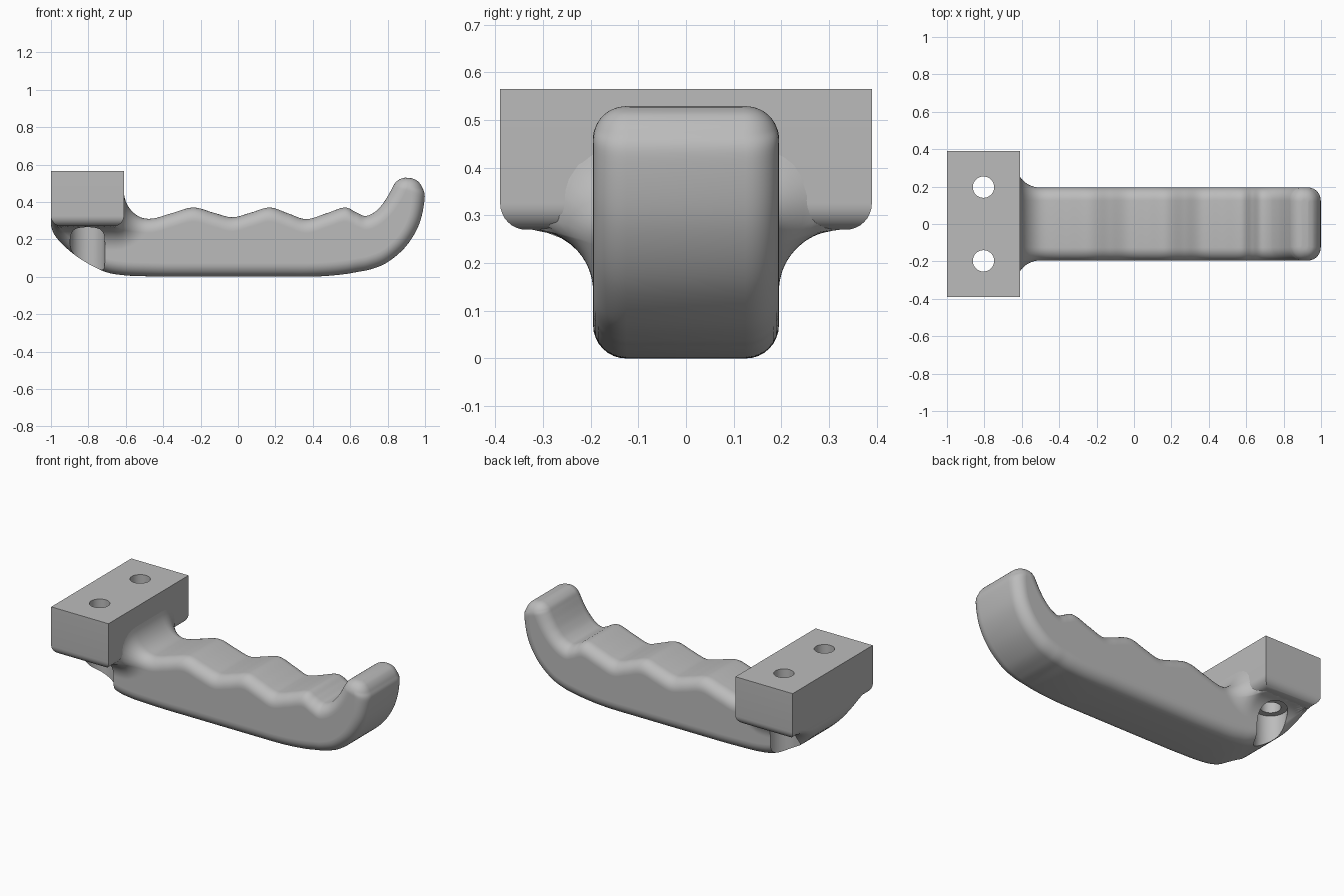
import bpy, bmesh, math
from mathutils import Vector

if "Cube" in bpy.data.objects:
    bpy.data.objects.remove(bpy.data.objects["Cube"])

grey = bpy.data.materials.new("plain_grey")
grey.use_nodes = True
grey.diffuse_color = (0.5, 0.5, 0.5, 1)
grey.node_tree.nodes["Principled BSDF"].inputs["Base Color"].default_value = (0.5, 0.5, 0.5, 1)

HALF_WIDTH, EDGE, BLEND = 0.195, 0.07, 0.13      # grip half width, edge rounding, fillet
BACK, FACE, DEPTH = -1.0, -0.61, 0.39            # mounting block extents
BOTTOM, TOP, ROUND = 0.27, 0.565, 0.055


def make_object(name, bm):
    bmesh.ops.recalc_face_normals(bm, faces=bm.faces)
    mesh = bpy.data.meshes.new(name)
    bm.to_mesh(mesh)
    bm.free()
    mesh.materials.append(grey)
    obj = bpy.data.objects.new(name, mesh)
    bpy.context.collection.objects.link(obj)
    return obj


def smooth_path(points, steps):
    """Smooth open curve through the points."""
    pts = [Vector(p) for p in points]
    pts = [pts[0]] + pts + [pts[-1]]
    out = []
    for a, b, c, d in zip(pts, pts[1:], pts[2:], pts[3:]):
        for s in range(steps):
            t = s / steps
            out.append(0.5 * (2*b + (c - a)*t + (2*a - 5*b + 4*c - d)*t*t + (3*b - a - 3*c + d)*t**3))
    return out + [pts[-1]]


def block_distance(p):
    dx = max(abs(p.x - (BACK + FACE) / 2) - (FACE - BACK) / 2 + ROUND, 0)
    dy = max(abs(p.y) - DEPTH + ROUND, 0)
    dz = max(BOTTOM + ROUND - p.z, 0)
    return max(Vector((dx, dy, dz)).length - ROUND, 0)


# Heel and finger waves: x, top height, underside height
body = [(-0.999, 0.36, 0.27), (-0.985, 0.36, 0.23), (-0.94, 0.36, 0.175), (-0.85, 0.36, 0.1),
        (-0.72, 0.36, 0.03), (-0.61, 0.325, 0.008), (-0.47, 0.31, 0.002), (-0.36, 0.338, 0),
        (-0.24, 0.37, 0), (-0.13, 0.342, 0), (-0.03, 0.318, 0), (0.07, 0.343, 0),
        (0.17, 0.37, 0), (0.27, 0.338, 0), (0.365, 0.308, 0), (0.47, 0.338, 0.004),
        (0.57, 0.37, 0.014)]
# Upturned tip: top point, underside point
tip = [(0.63, 0.345, 0.64, 0.026), (0.68, 0.325, 0.71, 0.04), (0.73, 0.345, 0.8, 0.078),
       (0.77, 0.385, 0.9, 0.165), (0.8, 0.43, 0.97, 0.285), (0.825, 0.475, 0.998, 0.42),
       (0.842, 0.504, 0.986, 0.475), (0.868, 0.523, 0.962, 0.51), (0.895, 0.53, 0.932, 0.526)]
pairs = [(x, t, x, b) for x, t, b in body] + tip
uppers = smooth_path([(p[0], 0, p[1]) for p in pairs], 8)
lowers = smooth_path([(p[2], 0, p[3]) for p in pairs], 8)
samples = list(zip(uppers, lowers))


def column_at(x):
    """Top and underside points at one x in the heel."""
    for (t0, b0), (t1, b1) in zip(samples, samples[1:]):
        if t0.x <= x < t1.x:
            f = (x - t0.x) / (t1.x - t0.x)
            return t0.lerp(t1, f), b0.lerp(b1, f)


# Columns packed closely where the fillet meets the block face
heel = [-0.999, -0.995, -0.985] + [-0.97 + 0.015 * k for k in range(24)] + [FACE - 0.003]
heel += [FACE + BLEND * (1 - math.cos(math.pi / 2 * k / 12)) for k in range(1, 13)]
columns = [column_at(x) for x in heel] + [s for s in samples if s[0].x > heel[-1] + 0.005]
tip_middle = (uppers[-1] + lowers[-1]) / 2


def cross_section(top, low):
    """Rounded rectangle swollen by the fillet near the block."""
    height = (top - low).length
    up = (top - low) / height
    radius = min(EDGE, 0.45 * height)
    short = max(EDGE - ((top + low) / 2 - tip_middle).length, 0)
    width = HALF_WIDTH - EDGE + math.sqrt(EDGE**2 - short**2)
    side = []
    angles = [math.pi / 2 * k / 8 for k in range(9)]
    for a in angles:
        side.append((width - radius + radius * math.sin(a), radius * (1 - math.cos(a)),
                     math.sin(a), 0))
    for k in range(1, 40):
        side.append((width, radius + (height - 2 * radius) * k / 40, 1, 0))
    for a in angles:
        side.append((width - radius + radius * math.cos(a), height - radius + radius * math.sin(a),
                     math.cos(a), math.sin(a)))
    points = []
    for y, h, ny, nz in side:
        p = low + up * h + Vector((0, y, 0))
        p.z = max(p.z, 0)
        near = max(BLEND - block_distance(p), 0)
        swell = BLEND - math.sqrt(max(BLEND**2 - near**2, 0))
        points.append(p + Vector((0, ny, nz)) * swell)
    return points + [Vector((p.x, -p.y, p.z)) for p in reversed(points)]


# Grip lofted through the cross sections
bm = bmesh.new()
rings = [[bm.verts.new(p) for p in cross_section(t, b)] for t, b in columns]
for a, b in zip(rings, rings[1:]):
    for i in range(len(a)):
        j = (i + 1) % len(a)
        bm.faces.new((a[i], a[j], b[j], b[i]))
bm.faces.new(rings[0])
bm.faces.new(rings[-1])
grip = make_object("grip", bm)

# Mounting block with rounded lower edges
bm = bmesh.new()
bmesh.ops.create_cube(bm, size=1)
for v in bm.verts:
    v.co = ((BACK + FACE) / 2 + v.co.x * (FACE - BACK), v.co.y * 2 * DEPTH,
            TOP if v.co.z > 0 else BOTTOM)
lower = [e for e in bm.edges if all(v.co.z < BOTTOM + 0.01 for v in e.verts)]
bmesh.ops.bevel(bm, geom=lower, offset=ROUND, segments=8, profile=0.5, affect='EDGES')
block = make_object("mounting_block", bm)


# Screw holes with wider clearance bores below
def bore(name, y, radius, low, high):
    bm = bmesh.new()
    bmesh.ops.create_cone(bm, cap_ends=True, segments=48, radius1=radius, radius2=radius,
                          depth=high - low)
    bmesh.ops.translate(bm, verts=bm.verts, vec=(-0.805, y, (low + high) / 2))
    obj = make_object(name, bm)
    obj.hide_render = True
    return obj


def drill(target, cutter):
    bpy.context.view_layer.objects.active = target
    mod = target.modifiers.new(cutter.name, 'BOOLEAN')
    mod.object, mod.operation, mod.solver = cutter, 'DIFFERENCE', 'EXACT'
    bpy.ops.object.modifier_apply(modifier=mod.name)


for side, y in (("left", 0.197), ("right", -0.197)):
    hole = bore(side + "_screw_hole", y, 0.057, 0.1, 0.7)
    clearance = bore(side + "_clearance_bore", y, 0.093, -0.1, BOTTOM + 0.002)
    drill(block, hole)
    drill(grip, clearance)
    drill(grip, hole)
    for cutter in (hole, clearance):
        bpy.data.objects.remove(cutter)

bpy.ops.object.select_all(action='DESELECT')
for obj in (grip, block):
    obj.select_set(True)
bpy.context.view_layer.objects.active = grip
bpy.ops.object.shade_smooth_by_angle(angle=math.radians(32))
